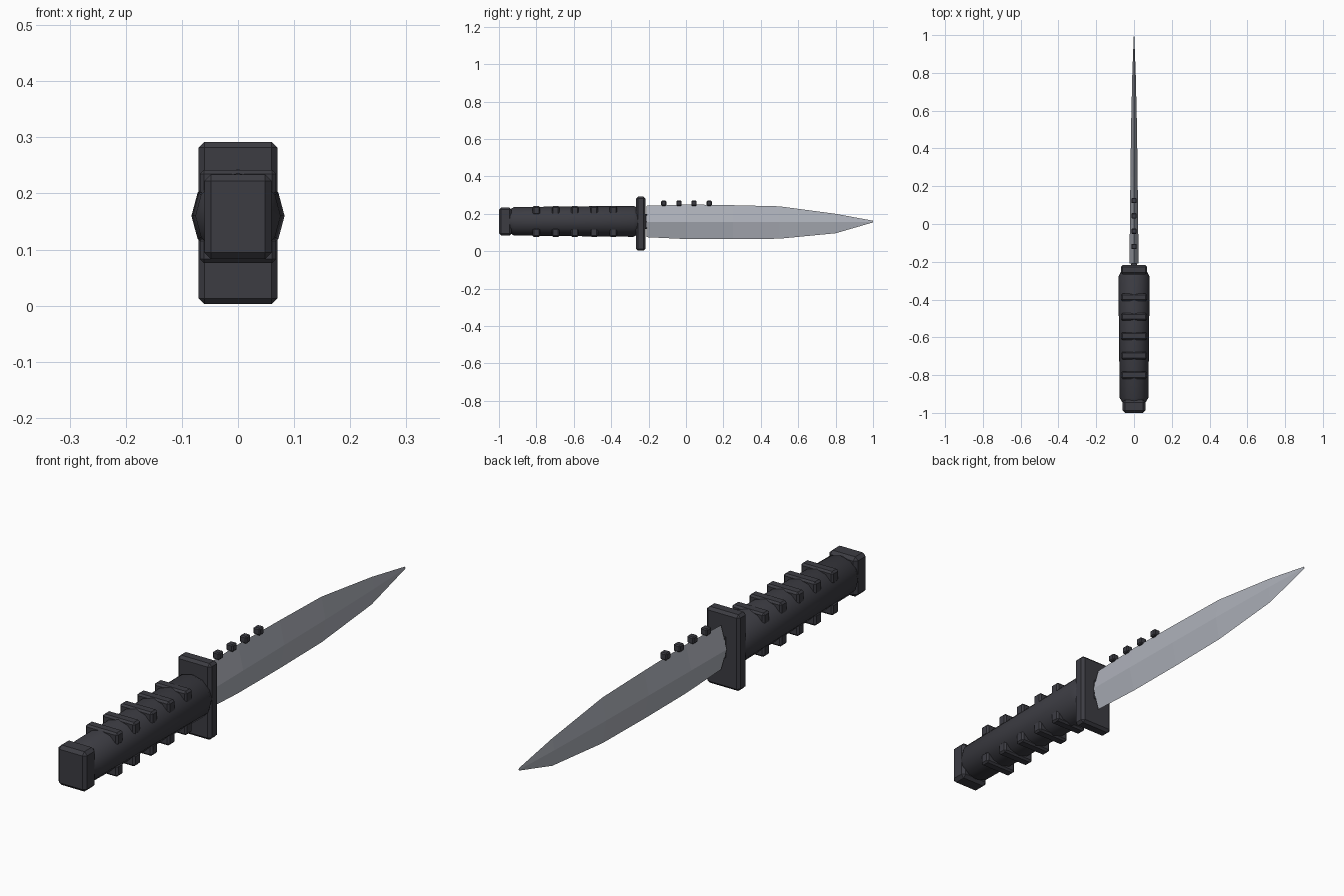
import bpy, bmesh, math
from mathutils import Matrix

if "Cube" in bpy.data.objects:
    bpy.data.objects.remove(bpy.data.objects["Cube"], do_unlink=True)

MID = 0.16  # height of the knife's long axis


def material(name, colour, roughness):
    m = bpy.data.materials.new(name)
    m.use_nodes = True
    m.diffuse_color = (*colour, 1)
    shader = m.node_tree.nodes["Principled BSDF"]
    shader.inputs["Base Color"].default_value = (*colour, 1)
    shader.inputs["Roughness"].default_value = roughness
    return m


DARK = material("dark grip", (0.045, 0.045, 0.055), 0.6)
STEEL = material("blade steel", (0.42, 0.44, 0.49), 0.4)


def finish(name, bm, mat, bevel=0, smooth=None):
    bmesh.ops.recalc_face_normals(bm, faces=bm.faces)
    mesh = bpy.data.meshes.new(name)
    bm.to_mesh(mesh)
    bm.free()
    mesh.materials.append(mat)
    ob = bpy.data.objects.new(name, mesh)
    bpy.context.collection.objects.link(ob)
    if bevel:
        mod = ob.modifiers.new("bevel", 'BEVEL')
        mod.width = bevel
        mod.segments = 1
        mod.limit_method = 'ANGLE'
        mod.angle_limit = math.radians(40)
    if smooth:
        bpy.ops.object.select_all(action='DESELECT')
        ob.select_set(True)
        bpy.context.view_layer.objects.active = ob
        bpy.ops.object.shade_smooth_by_angle(angle=math.radians(smooth))
    return ob


def box(name, half_x, y0, y1, z0, z1, bevel):
    bm = bmesh.new()
    place = (Matrix.Translation((0, (y0 + y1) / 2, (z0 + z1) / 2))
             @ Matrix.Diagonal((2 * half_x, y1 - y0, z1 - z0, 1)))
    bmesh.ops.create_cube(bm, size=1, matrix=place)
    return finish(name, bm, DARK, bevel)


def loft(bm, rings):
    """Skin a list of equal rings of points and cap both ends."""
    loops = [[bm.verts.new(p) for p in ring] for ring in rings]
    n = len(loops[0])
    for a, b in zip(loops, loops[1:]):
        for i in range(n):
            j = (i + 1) % n
            bm.faces.new((a[i], a[j], b[j], b[i]))
    bm.faces.new(loops[0])
    bm.faces.new(loops[-1])


# Handle: twelve-sided tapering grip with chamfered ends
bm = bmesh.new()
turns = [i * math.tau / 12 for i in range(12)]
loft(bm, [[(r * math.cos(t), y, MID + r * math.sin(t)) for t in turns]
          for y, r in ((-0.955, 0.055), (-0.92, 0.076), (-0.28, 0.083), (-0.255, 0.07))])
finish("handle", bm, DARK, smooth=32)

# Pommel and guard
box("pommel", 0.06, -1.0, -0.932, 0.083, 0.234, 0.012)
box("guard", 0.07, -0.267, -0.217, 0.003, 0.292, 0.01)

# Grip ridges above and below the handle
for i in range(5):
    y = -0.8 + i * 0.103
    box(f"upper_ridge_{i + 1}", 0.068, y - 0.02, y + 0.02, 0.195, 0.242, 0.007)
    box(f"lower_ridge_{i + 1}", 0.068, y - 0.02, y + 0.02, 0.076, 0.122, 0.007)

# Blade: diamond section along its length (y, top, bottom, half thickness)
bm = bmesh.new()
sections = [(-0.21, 0.243, 0.075, 0.024), (0.0, 0.25, 0.065, 0.022),
            (0.25, 0.246, 0.064, 0.019), (0.5, 0.24, 0.067, 0.016),
            (0.8, 0.2, 0.096, 0.009), (1.0, 0.163, 0.154, 0.001)]
loft(bm, [[(0, y, top), (w, y, MID - 0.003), (0, y, low), (-w, y, MID - 0.003)]
          for y, top, low, w in sections])
finish("blade", bm, STEEL)

# Tang joining blade and guard
box("tang", 0.015, -0.225, -0.208, 0.12, 0.2, 0.002)

# Small teeth on the spine
for i in range(4):
    y = -0.119 + i * 0.081
    box(f"spine_tooth_{i + 1}", 0.014, y - 0.014, y + 0.014, 0.243, 0.27, 0.004)
